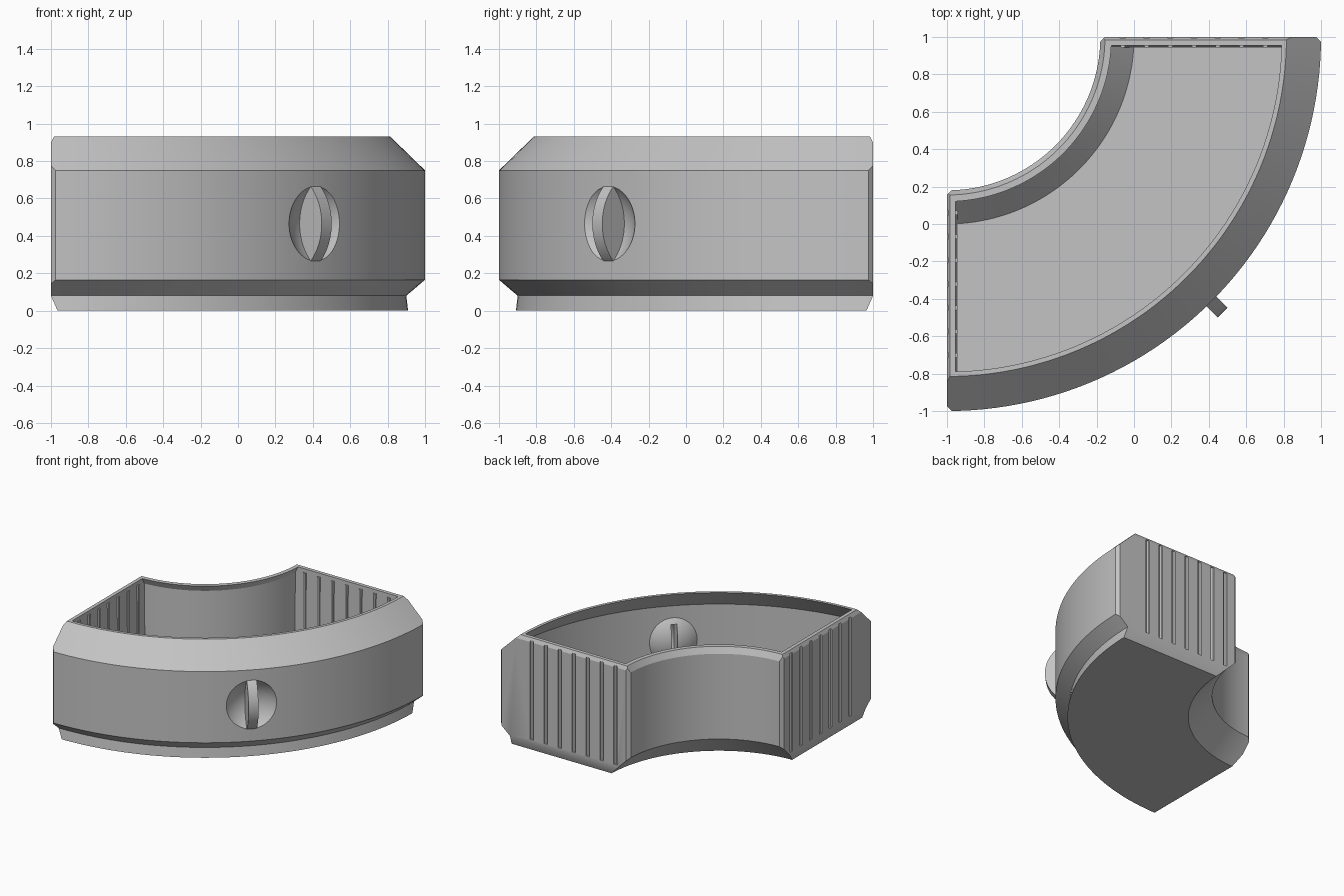
import bpy, bmesh, math
from mathutils import Vector, Matrix

cube = bpy.data.objects.get("Cube")
if cube:
    bpy.data.objects.remove(cube, do_unlink=True)

CX, CY = -1.0, 1.0          # centre of the quarter ring
U = Vector((1, -1, 0)).normalized()   # outward direction at mid arc
T = Vector((1, 1, 0)).normalized()    # tangent at mid arc
CENTRE = Vector((CX, CY, 0))
KNOB_Z = 0.465

grey = bpy.data.materials.new("light grey plastic")
grey.use_nodes = True
grey.diffuse_color = (0.55, 0.55, 0.55, 1)
grey.node_tree.nodes["Principled BSDF"].inputs["Base Color"].default_value = (0.55, 0.55, 0.55, 1)


def to_object(bm, name):
    bmesh.ops.recalc_face_normals(bm, faces=bm.faces)
    mesh = bpy.data.meshes.new(name)
    bm.to_mesh(mesh)
    bm.free()
    mesh.materials.append(grey)
    obj = bpy.data.objects.new(name, mesh)
    bpy.context.collection.objects.link(obj)
    return obj


def loft(rings):
    """Solid through a list of matching closed rings of points."""
    bm = bmesh.new()
    rows = [[bm.verts.new(p) for p in ring] for ring in rings]
    n = len(rows[0])
    for a, b in zip(rows, rows[1:]):
        for i in range(n):
            j = (i + 1) % n
            bm.faces.new((a[i], a[j], b[j], b[i]))
    bm.faces.new(rows[0])
    bm.faces.new(rows[-1][::-1])
    bmesh.ops.recalc_face_normals(bm, faces=bm.faces)
    return bm


def quarter(profile, steps=48):
    """Sweep an (r, z) profile through the quarter ring."""
    rings = []
    for k in range(steps + 1):
        a = math.pi / 2 * k / steps
        rings.append([(CX + r * math.cos(a), CY - r * math.sin(a), z) for r, z in profile])
    return loft(rings)


def cut(bm, point, normal):
    """Trim off everything on the normal side and cap the cut."""
    res = bmesh.ops.bisect_plane(bm, geom=bm.verts[:] + bm.edges[:] + bm.faces[:], dist=1e-5,
                                 plane_co=point, plane_no=normal, clear_outer=True)
    edges = [e for e in res["geom_cut"] if isinstance(e, bmesh.types.BMEdge)]
    bmesh.ops.edgenet_fill(bm, edges=edges)
    bmesh.ops.recalc_face_normals(bm, faces=bm.faces)


def cut_ends(bm, x, z, nx, nz):
    """Same trim on both end walls."""
    cut(bm, (x, 0, z), (nx, 0, nz))
    cut(bm, (0, -x, z), (0, -nx, nz))


def slab(points, width):
    """Upright plate of (r, z) points across the mid arc."""
    return loft([[CENTRE + U * r + T * s * width / 2 + Vector((0, 0, KNOB_Z + z)) for r, z in points]
                 for s in (-1, 1)])


def arc(centre, radius, half_height, side, n=16):
    pts = []
    for k in range(n + 1):
        z = half_height * math.sin(math.pi * (k / n - 0.5))
        pts.append((centre + side * math.sqrt(radius ** 2 - z * z), z))
    return pts


def ball(radius, name):
    bm = bmesh.new()
    m = Matrix.Translation(CENTRE + U * 2.193 + Vector((0, 0, KNOB_Z)))
    bmesh.ops.create_uvsphere(bm, u_segments=64, v_segments=40, radius=radius, matrix=m)
    return to_object(bm, name)


def boolean(obj, tool, op):
    mod = obj.modifiers.new("cut", 'BOOLEAN')
    mod.operation = op
    mod.solver = 'EXACT'
    mod.object = tool
    bpy.context.view_layer.objects.active = obj
    bpy.ops.object.modifier_apply(modifier=mod.name)
    bpy.data.objects.remove(tool, do_unlink=True)


def end_bars(radius, offset, z0, z1, name):
    """Seven upright bars along each end wall."""
    bm = bmesh.new()
    for i in range(7):
        d = 0.94 + 0.127 * i
        for x, y in ((CX + offset, CY - d), (CX + d, CY - offset)):
            m = Matrix.Translation((x, y, (z0 + z1) / 2))
            bmesh.ops.create_cone(bm, cap_ends=True, segments=8, radius1=radius, radius2=radius,
                                  depth=z1 - z0, matrix=m)
    return to_object(bm, name)


# Outer solid with trimmed end walls and corners
bm = quarter([(1.0, 0), (1.91, 0), (1.9, 0.08), (2, 0.165), (2, 0.75), (1.815, 0.93),
              (0.845, 0.93), (0.82, 0.88), (0.82, 0.18)])
cut_ends(bm, -1, 0.08, -0.08, -0.035)
cut_ends(bm, -1, 0.9, -0.03, 0.015)
cut(bm, (1, 0.975, 0), (1, 1, 0))
cut(bm, (-1, -0.975, 0), (-1, -1, 0))
cut(bm, (-0.18, 0.975, 0), (-1, 1, 0))
body = to_object(bm, "curved_bin")

# Hollow inside, with the back of the finger scoop left standing
bm = quarter([(0.88, 1), (0.88, 0.93), (0.855, 0.88), (0.855, 0.187), (1.0, 0.042), (1.875, 0.042),
              (1.875, 0.09), (1.965, 0.18), (1.965, 0.755), (1.79, 0.93), (1.79, 1)])
cut_ends(bm, -0.955, 0.93, -1, -0.012)
cavity = to_object(bm, "cavity")
boolean(cavity, ball(0.298, "scoop_back"), 'DIFFERENCE')
boolean(body, cavity, 'DIFFERENCE')

# Finger scoop, grip plate and its hollow
boolean(body, ball(0.278, "scoop"), 'DIFFERENCE')
lens = arc(1.807, 0.278, 0.2, 1) + arc(2.193, 0.286, 0.2, -1)[::-1]
boolean(body, to_object(slab(lens, 0.075), "grip"), 'UNION')
hollow = arc(1.807, 0.26, 0.15, 1) + [(1.85, 0.15), (1.85, -0.15)]
boolean(body, to_object(slab(hollow, 0.045), "grip_hollow"), 'DIFFERENCE')

# Grooves outside the end walls
boolean(body, end_bars(0.018, -0.003, 0.1, 0.91, "grooves"), 'DIFFERENCE')

# Slim ribs inside the end walls
ribs = end_bars(0.014, 0.045, 0.1, 0.9, "inner_ribs")

for obj in (body, ribs):
    bpy.ops.object.select_all(action='DESELECT')
    obj.select_set(True)
    bpy.context.view_layer.objects.active = obj
    bpy.ops.object.shade_smooth_by_angle(angle=math.radians(25))
